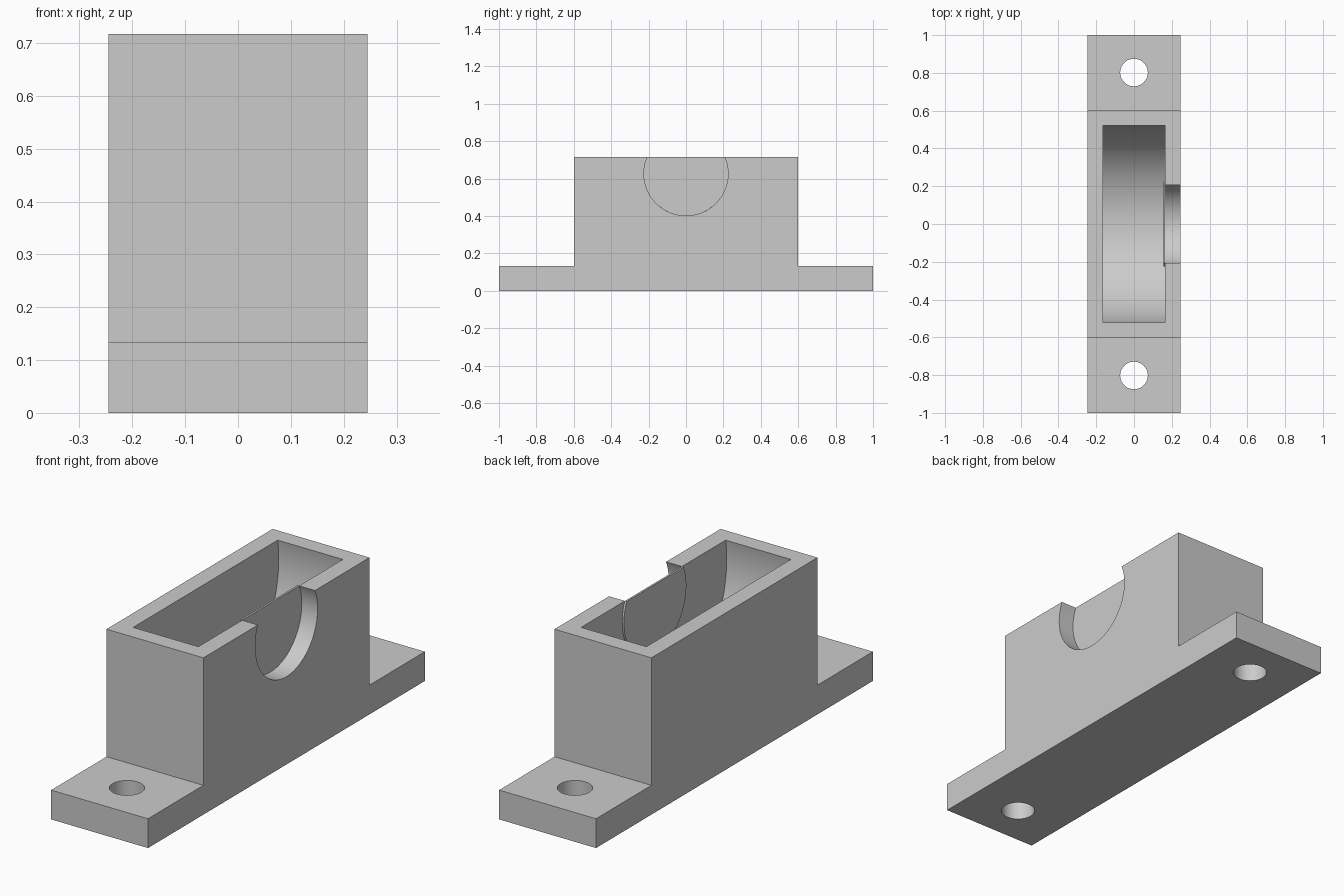
import bpy, bmesh, math
from mathutils import Matrix

cube = bpy.data.objects.get("Cube")
if cube:
    bpy.data.objects.remove(cube, do_unlink=True)

HALF_X, TOP, FLANGE = 0.245, 0.717, 0.134
AXIS_Z = 0.627            # shared centre height of the pocket and the shaft notch
POCKET_X, POCKET_R, NOTCH_R = 0.165, 0.53, 0.225

grey = bpy.data.materials.new("plain_grey")
grey.use_nodes = True
colour = (0.6, 0.6, 0.6, 1)
grey.diffuse_color = colour
grey.node_tree.nodes["Principled BSDF"].inputs["Base Color"].default_value = colour


def finish(name, bm):
    bmesh.ops.recalc_face_normals(bm, faces=bm.faces)
    mesh = bpy.data.meshes.new(name)
    bm.to_mesh(mesh)
    bm.free()
    mesh.materials.append(grey)
    obj = bpy.data.objects.new(name, mesh)
    bpy.context.collection.objects.link(obj)
    return obj


def prism(name, profile, x0, x1):
    """Extrude a closed (y, z) profile from x0 to x1."""
    bm = bmesh.new()
    face = bm.faces.new([bm.verts.new((x0, y, z)) for y, z in profile])
    moved = bmesh.ops.extrude_face_region(bm, geom=[face])["geom"]
    bmesh.ops.translate(bm, vec=(x1 - x0, 0, 0),
                        verts=[v for v in moved if isinstance(v, bmesh.types.BMVert)])
    return finish(name, bm)


def circle(radius, steps=128):
    return [(radius * math.cos(2 * math.pi * i / steps),
             AXIS_Z + radius * math.sin(2 * math.pi * i / steps)) for i in range(steps)]


def clipped_circle(radius, steps=96):
    """Circle around the shaft axis, cut flat at the top of the housing."""
    start = math.asin((TOP - AXIS_Z) / radius)
    sweep = math.pi + 2 * start
    return [(radius * math.cos(start - sweep * i / steps),
             AXIS_Z + radius * math.sin(start - sweep * i / steps)) for i in range(steps + 1)]


def cut(target, cutter):
    mod = target.modifiers.new("cut", 'BOOLEAN')
    mod.operation, mod.solver, mod.object = 'DIFFERENCE', 'EXACT', cutter
    bpy.context.view_layer.objects.active = target
    bpy.ops.object.modifier_apply(modifier=mod.name)
    bpy.data.objects.remove(cutter, do_unlink=True)


# Housing with two mounting flanges
half = [(1, 0), (1, FLANGE), (0.6, FLANGE), (0.6, TOP)]
outline = half + [(-y, z) for y, z in reversed(half)]
housing = prism("housing", outline, -HALF_X, HALF_X)

# Round-bottomed pocket, shaft notch and screw holes
cut(housing, prism("pocket_cutter", circle(POCKET_R), -POCKET_X, POCKET_X))
cut(housing, prism("notch_cutter", circle(NOTCH_R), 0.1, 0.3))
for side in (-1, 1):
    bm = bmesh.new()
    bmesh.ops.create_cone(bm, cap_ends=True, segments=64, radius1=0.073, radius2=0.073,
                          depth=0.6, matrix=Matrix.Translation((0, side * 0.802, 0)))
    cut(housing, finish("screw_hole_cutter", bm))

# Thin disc closing the notch, standing slightly into the pocket
disc = prism("notch_disc", clipped_circle(NOTCH_R), 0.156, POCKET_X)

for obj in (housing, disc):
    bpy.ops.object.select_all(action='DESELECT')
    obj.select_set(True)
    bpy.context.view_layer.objects.active = obj
    bpy.ops.object.shade_smooth_by_angle(angle=math.radians(30))
